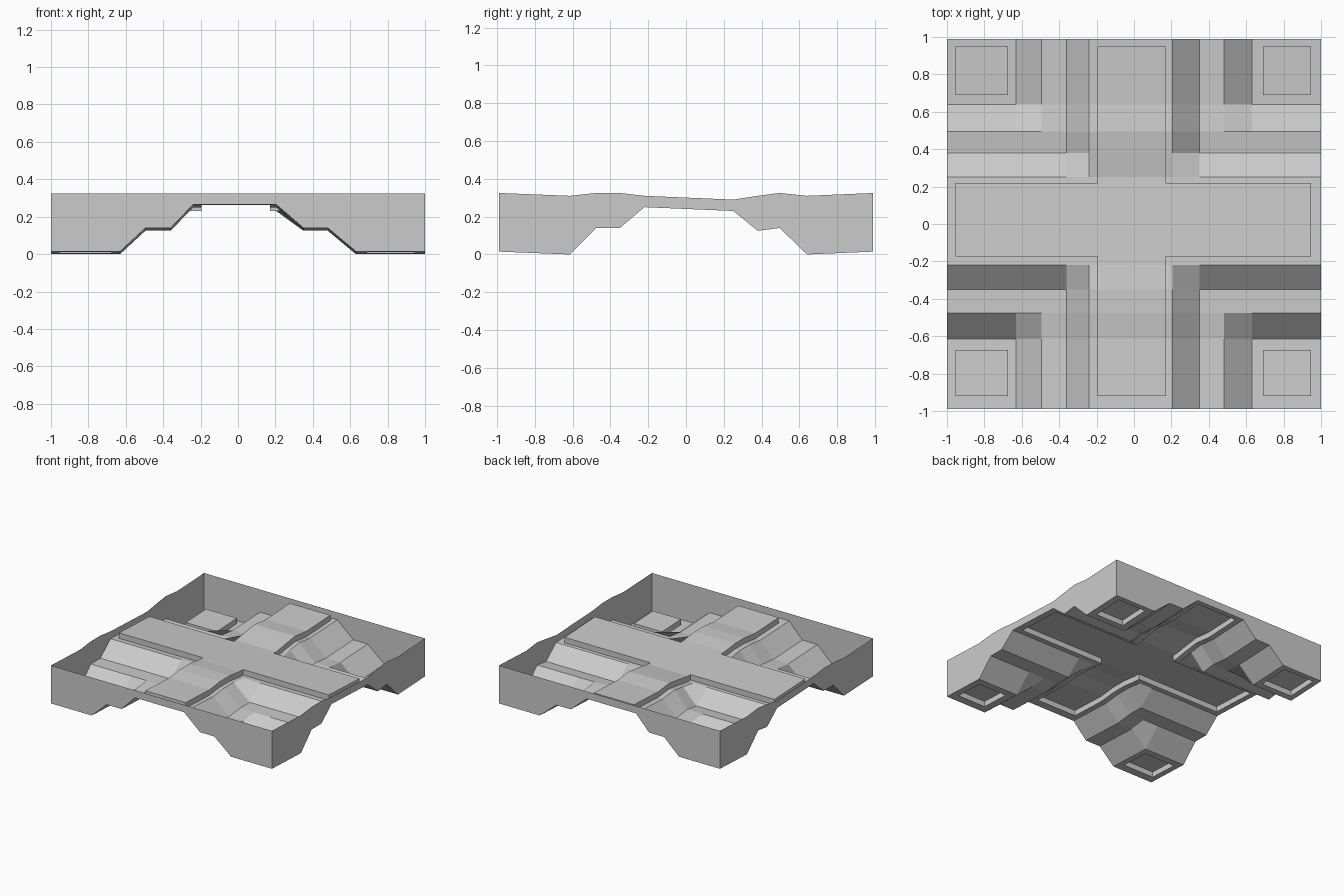
import bpy, bmesh

if "Cube" in bpy.data.objects:
    bpy.data.objects.remove(bpy.data.objects["Cube"])

LOW, MID, HIGH, TOP, STEP = 0.015, 0.14, 0.265, 0.325, 0.045

# Terrace profiles: position -> terrace height, plus the gentle sag along y
LEVELS = [LOW, LOW, MID, MID, HIGH, HIGH, MID, MID, LOW, LOW]
X_PTS = [-1, -0.63, -0.495, -0.36, -0.24, 0.205, 0.35, 0.48, 0.63, 1]
Y_PTS = [-0.99, -0.615, -0.475, -0.35, -0.22, 0.25, 0.38, 0.495, 0.64, 0.99]
SAG = [0, -0.015, 0, 0, -0.015, -0.035, -0.015, 0, -0.015, 0]

# Edges of the raised panels
X_IN = [-0.955, -0.675, -0.195, 0.17, 0.69, 0.945]
Y_IN = [-0.92, -0.675, -0.175, 0.22, 0.69, 0.95]


def lerp(pts, vals, t):
    for a, b, u, v in zip(pts, pts[1:], vals, vals[1:]):
        if a <= t <= b:
            return u + (v - u) * (t - a) / (b - a)


def height(x, y):
    return max(lerp(X_PTS, LEVELS, x), lerp(Y_PTS, LEVELS, y)) + lerp(Y_PTS, SAG, y)


def band(pts, t):
    """1 = outer panel band, 2 = centre arm, 0 = outside the panel bands."""
    if pts[2] < t < pts[3]:
        return 2
    return 1 if pts[0] < t < pts[1] or pts[4] < t < pts[5] else 0


def raised(x, y):
    bx, by = band(X_IN, x), band(Y_IN, y)
    cross = (bx == 2 and Y_IN[0] < y < Y_IN[5]) or (by == 2 and X_IN[0] < x < X_IN[5])
    return cross or (bx == 1 and by == 1)


def finish(name, bm):
    bmesh.ops.remove_doubles(bm, verts=bm.verts, dist=1e-5)
    mesh = bpy.data.meshes.new(name)
    bm.to_mesh(mesh)
    bm.free()
    bpy.context.collection.objects.link(bpy.data.objects.new(name, mesh))


def face(bm, pts):
    bm.faces.new([bm.verts.new(p) for p in pts])


xs, ys = sorted(X_PTS + X_IN), sorted(Y_PTS + Y_IN)

# Terraced sheet with stepped-up panels
bm = bmesh.new()


def riser(a, b):
    za, zb = height(*a), height(*b)
    face(bm, [(*a, za), (*b, zb), (*b, zb + STEP), (*a, za + STEP)])


up = [[raised((x0 + x1) / 2, (y0 + y1) / 2) for y0, y1 in zip(ys, ys[1:])]
      for x0, x1 in zip(xs, xs[1:])]
for i, (x0, x1) in enumerate(zip(xs, xs[1:])):
    for j, (y0, y1) in enumerate(zip(ys, ys[1:])):
        dz = STEP if up[i][j] else 0
        face(bm, [(x, y, height(x, y) + dz)
                  for x, y in ((x0, y0), (x1, y0), (x1, y1), (x0, y1))])
        if up[i][j]:
            if not up[i][j - 1]:
                riser((x0, y0), (x1, y0))
            if not up[i + 1][j]:
                riser((x1, y0), (x1, y1))
            if not up[i][j + 1]:
                riser((x1, y1), (x0, y1))
            if not up[i - 1][j]:
                riser((x0, y1), (x0, y0))
finish("terraced_sheet", bm)

# Thin perimeter walls from the sheet edge up to the rim
bm = bmesh.new()


def wall(path):
    for a, b in zip(path, path[1:]):
        face(bm, [(*a, height(*a)), (*b, height(*b)),
                  (*b, TOP + lerp(Y_PTS, SAG, b[1])), (*a, TOP + lerp(Y_PTS, SAG, a[1]))])


wall([(x, ys[0]) for x in xs])
wall([(xs[-1], y) for y in ys])
wall([(x, ys[-1]) for x in reversed(xs)])
wall([(xs[0], y) for y in reversed(ys)])
finish("perimeter_walls", bm)
